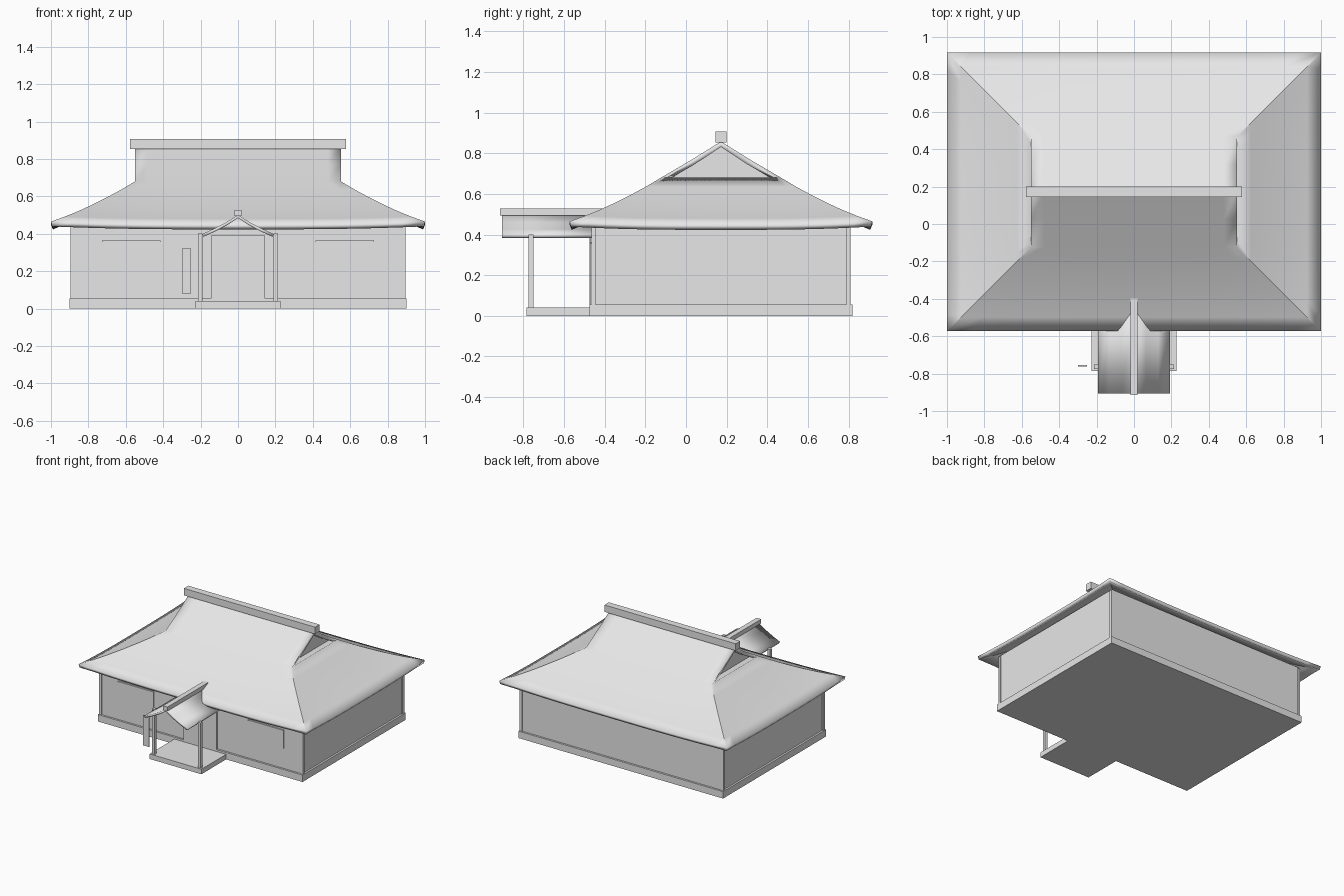
import bpy, bmesh, math

if "Cube" in bpy.data.objects:
    bpy.data.objects.remove(bpy.data.objects["Cube"])

def material(name, rgb):
    m = bpy.data.materials.new(name)
    m.diffuse_color = (*rgb, 1)
    m.use_nodes = True
    m.node_tree.nodes["Principled BSDF"].inputs["Base Color"].default_value = m.diffuse_color
    return m

GREY = material("plain grey", (0.8, 0.8, 0.8))

def finish(name, bm):
    bmesh.ops.remove_doubles(bm, verts=bm.verts, dist=1e-5)
    me = bpy.data.meshes.new(name)
    bm.to_mesh(me)
    bm.free()
    ob = bpy.data.objects.new(name, me)
    me.materials.append(GREY)
    bpy.context.collection.objects.link(ob)
    return ob

def box(name, x0, x1, y0, y1, z0, z1):
    bm = bmesh.new()
    bmesh.ops.create_cube(bm, size=1)
    for v in bm.verts:
        v.co = ((x0 + x1) / 2 + v.co.x * (x1 - x0),
                (y0 + y1) / 2 + v.co.y * (y1 - y0),
                (z0 + z1) / 2 + v.co.z * (z1 - z0))
    return finish(name, bm)

def grid(bm, rows):
    # Quads between consecutive rows of points
    vs = [[bm.verts.new(p) for p in r] for r in rows]
    for a, b in zip(vs, vs[1:]):
        for i in range(len(a) - 1):
            bm.faces.new((a[i], a[i + 1], b[i + 1], b[i]))

def thicken(ob, t):
    m = ob.modifiers.new("thickness", 'SOLIDIFY')
    m.thickness, m.offset = t, -1

def smooth(ob, angle):
    bpy.ops.object.select_all(action='DESELECT')
    ob.select_set(True)
    bpy.context.view_layer.objects.active = ob
    bpy.ops.object.shade_smooth_by_angle(angle=math.radians(angle))

# Foundation, walls and corner posts
box("foundation", -0.9, 0.9, -0.475, 0.82, 0, 0.055)
box("walls", -0.885, 0.885, -0.46, 0.805, 0.05, 0.46)
for s in (-1, 1):
    for y in (-0.455, 0.8):
        box("corner_post", s * 0.885 - 0.01, s * 0.885 + 0.01, y - 0.01, y + 0.01, 0.05, 0.45)

# Main hip-and-gable roof
CY, HX, HY, GD = 0.172, 1.0, 0.745, 0.45   # centre, half sizes, gable depth
PROFILE = [(0, 0.448), (0.075, 0.48), (0.15, 0.515), (0.225, 0.553), (0.30, 0.593),
           (0.375, 0.635), (0.45, 0.68), (0.6, 0.768), (0.745, 0.858)]
N = 16

def point(d, z, t, side):
    # t runs -1..1 along the eave; corners sweep up near the eave
    z += 0.017 * abs(t) ** 3 * max(0, 1 - d / GD) ** 2
    hx, hy = HX - min(d, GD), HY - d
    x, y = [(t * hx, -hy), (hx, t * hy), (-t * hx, hy), (-hx, -t * hy)][side]
    return (x, y + CY, z)

bm = bmesh.new()
for side in range(4):
    prof = PROFILE if side % 2 == 0 else PROFILE[:7]
    grid(bm, [[point(d, z, 2 * i / N - 1, side) for i in range(N + 1)] for d, z in prof])
roof = finish("main_roof", bm)
thicken(roof, 0.027)
smooth(roof, 20)

# Recessed triangular gable walls
bm = bmesh.new()
for s in (-1, 1):
    tri = [(CY - 0.285, 0.67), (CY + 0.285, 0.67), (CY, 0.84)]
    vs = [bm.verts.new((s * 0.5, y, z)) for y, z in tri]
    bm.faces.new(vs if s > 0 else vs[::-1])
    ledge = [(0.49, CY - 0.285), (0.55, CY - 0.285), (0.55, CY + 0.285), (0.49, CY + 0.285)]
    vs = [bm.verts.new((s * x, y, 0.676)) for x, y in ledge]
    bm.faces.new(vs if s > 0 else vs[::-1])
finish("gable_walls", bm)
box("main_ridge", -0.577, 0.577, 0.145, 0.2, 0.852, 0.907)

# Porch slab, posts and small gabled roof
box("porch_slab", -0.228, 0.228, -0.785, -0.46, 0, 0.04)
for s in (-1, 1):
    box("porch_post", s * 0.202 - 0.012, s * 0.202 + 0.012, -0.775, -0.75, 0.04, 0.4)
bm = bmesh.new()
half = [(0.192, 0.398), (0.13, 0.426), (0.065, 0.46), (0, 0.5)]
pts = [(-x, z) for x, z in half] + half[-2::-1]
grid(bm, [[(x, y, z) for x, z in pts] for y in (-0.905, -0.42)])
porch_roof = finish("porch_roof", bm)
thicken(porch_roof, 0.016)
smooth(porch_roof, 20)
box("porch_ridge", -0.02, 0.02, -0.915, -0.385, 0.495, 0.528)

# Door panel, window curtains with rods, hanging sign
box("door", -0.145, 0.145, -0.475, -0.467, 0.04, 0.39)
for s in (-1, 1):
    x0, x1 = sorted((s * 0.415, s * 0.727))
    box("window_curtain", x0, x1, -0.466, -0.459, 0.215, 0.357)
    box("curtain_rod", x0, x1, -0.472, -0.459, 0.357, 0.363)
box("sign_board", -0.3, -0.25, -0.762, -0.753, 0.08, 0.32)
